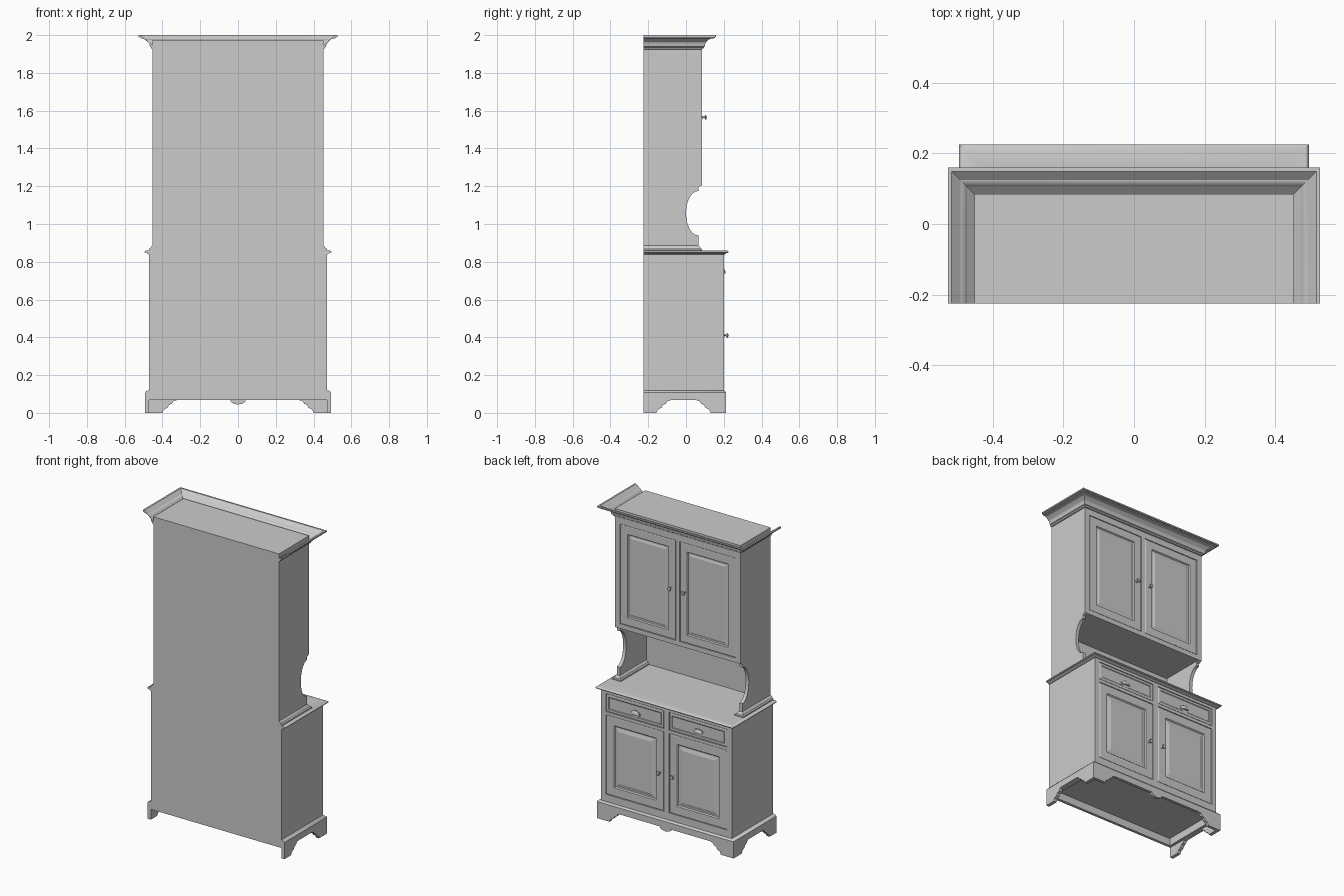
import bpy, bmesh, math
from mathutils import Matrix, Vector

cube = bpy.data.objects.get("Cube")
if cube:
    bpy.data.objects.remove(cube)

grey = bpy.data.materials.new("plain grey")
grey.use_nodes = True
COLOUR = (0.6, 0.6, 0.6, 1)
grey.diffuse_color = COLOUR
grey.node_tree.nodes["Principled BSDF"].inputs["Base Color"].default_value = COLOUR

BACK = -0.225


def finish(name, bm, smooth=False):
    bmesh.ops.recalc_face_normals(bm, faces=bm.faces)
    mesh = bpy.data.meshes.new(name)
    bm.to_mesh(mesh)
    bm.free()
    mesh.materials.append(grey)
    ob = bpy.data.objects.new(name, mesh)
    bpy.context.collection.objects.link(ob)
    if smooth:
        bpy.ops.object.select_all(action='DESELECT')
        ob.select_set(True)
        bpy.context.view_layer.objects.active = ob
        bpy.ops.object.shade_smooth_by_angle(angle=math.radians(35))
    return ob


def add_box(bm, x, y, z):
    size = [b - a for a, b in (x, y, z)]
    centre = [(a + b) / 2 for a, b in (x, y, z)]
    mat = Matrix.Translation(centre) @ Matrix.Diagonal((*size, 1))
    return bmesh.ops.create_cube(bm, size=1, matrix=mat)["verts"]


def box(name, x, y, z):
    bm = bmesh.new()
    add_box(bm, x, y, z)
    return finish(name, bm)


def prism(name, pts, axis, a, b):
    """Extrude an outline: axis x takes (y, z) points, axis y takes (x, z)."""
    bm = bmesh.new()
    place = (lambda p, t: (t, *p)) if axis == "x" else (lambda p, t: (p[0], t, p[1]))
    face = bm.faces.new([bm.verts.new(place(p, a)) for p in pts])
    out = bmesh.ops.extrude_face_region(bm, geom=[face])["geom"]
    shift = Vector((b - a, 0, 0) if axis == "x" else (0, b - a, 0))
    bmesh.ops.translate(bm, vec=shift, verts=[v for v in out if isinstance(v, bmesh.types.BMVert)])
    return finish(name, bm)


def moulding(name, half, front, profile, centre=0):
    """Sweep an (outward, z) profile round two sides and the front, with mitres."""
    bm = bmesh.new()
    rings = []
    for sx, at_front in ((-1, 0), (-1, 1), (1, 1), (1, 0)):
        rings.append([bm.verts.new((centre + sx * (half + d), front + d if at_front else BACK, z))
                      for d, z in profile])
    for r, s in zip(rings, rings[1:]):
        for i in range(len(r)):
            j = (i + 1) % len(r)
            bm.faces.new((r[i], r[j], s[j], s[i]))
    bm.faces.new(rings[0])
    bm.faces.new(rings[-1])
    return finish(name, bm, True)


def panel_front(name, x, y, z, steps):
    """Slab whose +y face is worked by successive (width, depth) insets."""
    bm = bmesh.new()
    add_box(bm, x, y, z)
    bm.normal_update()
    face = max(bm.faces, key=lambda f: f.normal.y)
    for width, depth in steps:
        bmesh.ops.inset_region(bm, faces=[face], thickness=width, depth=depth, use_even_offset=True)
    return finish(name, bm)


def face_frame(name, half, y, z, stile, middle, rails):
    """Outer stiles, centre stile and rails joined as one object."""
    bm = bmesh.new()
    for a, b in ((-half, -half + stile), (-middle, middle), (half - stile, half)):
        add_box(bm, (a, b), y, z)
    for rail in rails:
        for s in (-1, 1):
            add_box(bm, sorted((s * middle, s * (half - stile))), y, rail)
    return finish(name, bm)


def knob(name, x, y, z):
    profile = ((0, 0), (.009, 0), (.009, .002), (.004, .004), (.004, .013),
               (.010, .015), (.013, .019), (.010, .023), (0, .025))
    bm = bmesh.new()
    verts = [bm.verts.new((r, d, 0)) for r, d in profile]
    edges = [bm.edges.new(e) for e in zip(verts, verts[1:])]
    bmesh.ops.spin(bm, geom=verts + edges, cent=(0, 0, 0), axis=(0, 1, 0),
                   angle=math.tau, steps=16)
    bmesh.ops.remove_doubles(bm, verts=bm.verts, dist=1e-5)
    bmesh.ops.translate(bm, vec=(x, y, z), verts=bm.verts)
    return finish(name, bm, True)


def cup_pull(name, x, y, z):
    bm = bmesh.new()
    # hollow-looking dome cut flat along its lower edge
    mat = Matrix.Translation((x, y, z)) @ Matrix.Diagonal((.03, .012, .02, 1))
    bmesh.ops.create_uvsphere(bm, u_segments=20, v_segments=12, radius=1, matrix=mat)
    for co, no in (((x, y, z - .006), (0, 0, -1)), ((x, y, z), (0, -1, 0))):
        cut = bmesh.ops.bisect_plane(bm, geom=bm.verts[:] + bm.edges[:] + bm.faces[:],
                                     plane_co=co, plane_no=no, clear_outer=True)["geom_cut"]
        bmesh.ops.holes_fill(bm, edges=[e for e in cut if isinstance(e, bmesh.types.BMEdge)])
    # thin oval backplate
    plate = Matrix.Translation((x, y + .001, z)) @ Matrix.Diagonal((1, 1, .6, 1)) @ Matrix.Rotation(math.pi / 2, 4, 'X')
    bmesh.ops.create_cone(bm, cap_ends=True, segments=24, radius1=.038, radius2=.038,
                          depth=.003, matrix=plate)
    return finish(name, bm, True)


def bracket(a, direction):
    """Stepped curve rising from the floor to the apron."""
    steps = ((0, 0), (.008, .018), (.028, .028), (.034, .042), (.05, .048), (.058, .062), (.075, .067))
    return [(a + direction * d, h) for d, h in steps]


# Base cabinet
box("base_carcass", (-.47, .47), (BACK, .188), (.115, .85))
box("base_back_rail", (-.47, .47), (BACK, -.207), (.067, .115))
for s, side in ((-1, "right"), (1, "left")):
    box(side + "_base_rail", sorted((s * .452, s * .47)), (BACK, .195), (.067, .115))
face_frame("base_face_frame", .47, (.188, .2), (.115, .85), .034, .019,
           ((.115, .165), (.683, .703), (.82, .85)))

# Plinth with bracket feet and a centre drop
drop = [(.04 * math.cos(t * math.pi / 10), .067 - .022 * math.sin(t * math.pi / 10)) for t in range(11)]
front = [(.492, .108), (.492, 0)] + bracket(.4, -1) + drop
front += [(-x, z) for x, z in reversed(bracket(.4, -1))] + [(-.492, 0), (-.492, .108)]
prism("plinth_front", front, "y", .195, .213)
side_pts = [(BACK, .108), (BACK, 0)] + bracket(-.157, 1) + bracket(.13, -1)[::-1] + [(.213, 0), (.213, .108)]
for s, side in ((-1, "right"), (1, "left")):
    prism(side + "_plinth", side_pts, "x", s * .47, s * .492)
moulding("plinth_bevel", .47, .191, ((-.002, .108), (.022, .108), (.016, .115), (.006, .119), (-.002, .119)))

# Counter with rounded edge
moulding("counter_edge", .47, .2, ((-.03, .838), (.004, .838), (.012, .845), (.022, .847), (.025, .852),
                                   (.022, .857), (.016, .86), (-.03, .86)))
box("counter_top", (-.475, .475), (BACK, .205), (.845, .86))

# Side panels of the top section with a scooped front edge
scoop = [(.065 - .065 * math.sin(t * math.pi / 14), .94 + .235 * (1 - math.cos(t * math.pi / 14)) / 2)
         for t in range(15)]
panel = [(BACK, .86), (.065, .86)] + scoop + [(.065, 1.195), (.085, 1.205), (.085, 1.975), (BACK, 1.975)]
for s, side in ((-1, "right"), (1, "left")):
    prism(side + "_side_panel", panel, "x", s * .43, s * .452)
    moulding(side + "_foot_moulding", .011, .065,
             ((-.002, .86), (.02, .86), (.02, .868), (.012, .872), (.007, .882), (0, .886), (-.002, .886)),
             s * .441)

# Top cupboard
box("niche_back", (-.43, .43), (BACK, -.207), (.86, 1.215))
box("cupboard_carcass", (-.43, .43), (BACK, .073), (1.205, 1.975))
face_frame("cupboard_face_frame", .43, (.073, .085), (1.205, 1.975), .014, .014,
           ((1.205, 1.235), (1.885, 1.975)))

# Cornice, hollow behind and open at the back
cove = [(.016 + .044 * (1 - math.cos(t * math.pi / 12)), 1.947 + .036 * math.sin(t * math.pi / 12))
        for t in range(7)]
moulding("cornice", .452, .085, [(0, 1.925), (.006, 1.927), (.008, 1.935), (.014, 1.939)] + cove
         + [(.066, 1.984), (.069, 1.989), (.075, 1.991), (.075, 2), (.064, 2), (0, 1.945)])

# Doors, drawers and their fittings
LOWER_STEPS = ((.004, .002), (.05, 0), (.006, -.007), (.006, 0), (.022, .006))
UPPER_STEPS = ((.004, .002), (.047, 0), (.005, -.007), (.008, 0), (.012, .004))
DRAWER_STEPS = ((.004, .002), (.012, 0), (.004, -.003))
GAP = .003
for s, side in ((-1, "right"), (1, "left")):
    lower = sorted((s * (.019 + GAP), s * (.436 - GAP)))
    upper = sorted((s * (.014 + GAP), s * (.416 - GAP)))
    panel_front(side + "_lower_door", lower, (.186, .198), (.165 + GAP, .683 - GAP), LOWER_STEPS)
    panel_front(side + "_drawer", lower, (.186, .198), (.703 + GAP, .82 - GAP), DRAWER_STEPS)
    panel_front(side + "_upper_door", upper, (.071, .083), (1.235 + GAP, 1.885 - GAP), UPPER_STEPS)
    knob(side + "_lower_knob", s * .05, .2, .41)
    knob(side + "_upper_knob", s * .05, .085, 1.565)
    cup_pull(side + "_drawer_pull", s * .2275, .197, .743)
